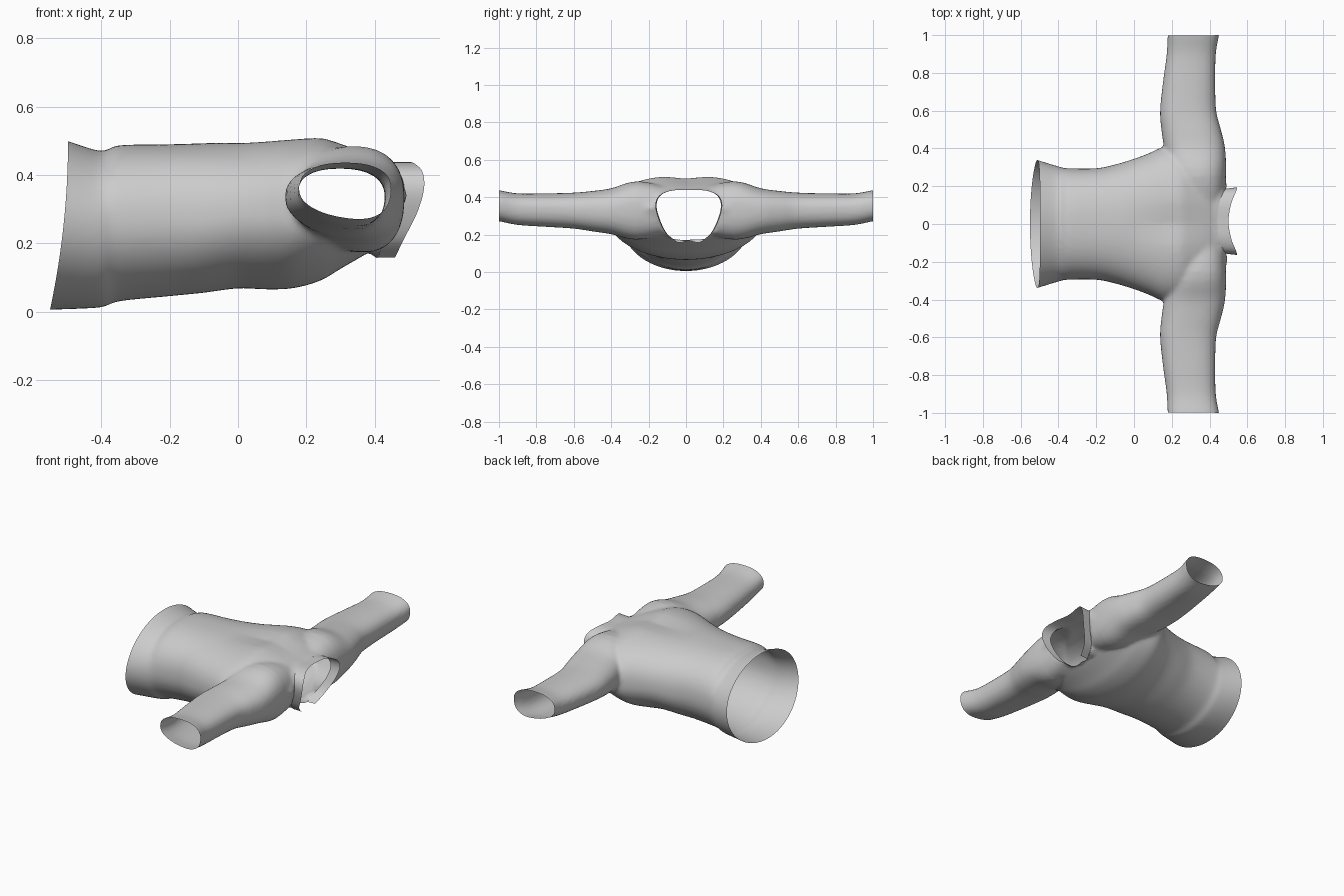
import bpy, bmesh, math
from mathutils import Vector

if "Cube" in bpy.data.objects:
    bpy.data.objects.remove(bpy.data.objects["Cube"])


def spow(v, p):
    return math.copysign(abs(v) ** p, v)


def make_object(name, bm):
    me = bpy.data.meshes.new(name)
    bmesh.ops.recalc_face_normals(bm, faces=bm.faces)
    bm.to_mesh(me)
    bm.free()
    ob = bpy.data.objects.new(name, me)
    bpy.context.collection.objects.link(ob)
    return ob


def catmull(rows, closed=False, steps=8):
    """Smoothly resample rows of numbers."""
    n, out = len(rows), []
    for i in range(n if closed else n - 1):
        if closed:
            q = [rows[(i + k) % n] for k in (-1, 0, 1, 2)]
        else:
            q = [rows[min(max(i + k, 0), n - 1)] for k in (-1, 0, 1, 2)]
        for s in range(steps):
            t = s / steps
            out.append([0.5 * (2 * b + (c - a) * t + (2 * a - 5 * b + 4 * c - d) * t * t
                               + (3 * b - a - 3 * c + d) * t ** 3) for a, b, c, d in zip(*q)])
    if not closed:
        out.append(list(rows[-1]))
    return out


def loft(name, rings):
    """Closed solid through equally sized rings."""
    bm = bmesh.new()
    vs = [[bm.verts.new(p) for p in r] for r in rings]
    n = len(vs[0])
    for a, b in zip(vs, vs[1:]):
        for i in range(n):
            bm.faces.new((a[i], a[(i + 1) % n], b[(i + 1) % n], b[i]))
    bm.faces.new(vs[0])
    bm.faces.new(vs[-1])
    return make_object(name, bm)


N = 64
ANG = [2 * math.pi * i / N for i in range(N)]

# Torso sections: x, half width, bottom z, top z, widest z, roundness of the back
torso_rows = [(-.56, .365, .0, .52, .25, 2), (-.5, .34, .005, .50, .25, 2), (-.4, .305, .012, .47, .25, 2.1),
              (-.35, .295, .03, .487, .26, 2.3), (-.2, .295, .045, .49, .27, 2.4), (-.1, .315, .055, .493, .27, 2.4),
              (0, .345, .068, .497, .28, 2.4), (.08, .375, .065, .503, .28, 2.5), (.16, .41, .068, .51, .28, 2.5),
              (.24, .41, .09, .514, .29, 2.5), (.3, .40, .125, .497, .30, 2.4), (.4, .36, .185, .457, .32, 2.3),
              (.45, .32, .235, .425, .33, 2.2), (.48, .26, .29, .39, .34, 2), (.495, .2, .32, .36, .34, 2)]
rings = []
for x, w, lo, hi, mid, n in catmull(torso_rows, steps=4):
    ring = []
    for a in ANG:
        c, s = math.cos(a), math.sin(a)
        if s > 0:
            y, z = w * spow(c, 2 / n), mid + (hi - mid) * spow(s, 2 / n)
            # shallow spine groove between the shoulder blades
            z -= .018 * math.exp(-(y / .08) ** 2) * max(0, 1 - abs(x - .2) / .25)
        else:
            y, z = w * c, mid + (mid - lo) * s
        ring.append((x, y, z))
    rings.append(ring)
shirt = loft("shirt_body", rings)

# Sleeves, one tube through both shoulders: y, x min, x max, bottom z, top z
half = [(.25, .19, .487, .175, .485), (.4, .16, .482, .205, .447), (.5, .145, .46, .22, .433),
        (.6, .138, .435, .235, .424), (.75, .153, .43, .245, .42), (.9, .173, .433, .255, .42),
        (1.0, .178, .45, .275, .437), (1.05, .178, .455, .28, .44)]
sleeve_rows = [(-r[0],) + r[1:] for r in reversed(half)] + [(0, .22, .47, .22, .44)] + half
rings = []
for y, x0, x1, lo, hi in catmull(sleeve_rows, steps=4):
    cx, hw, mid = (x0 + x1) / 2, (x1 - x0) / 2, (lo + hi) / 2 + .005
    ring = []
    for a in ANG:
        u, v = spow(math.cos(a), .85), spow(math.sin(a), .85)
        z = mid + (hi - mid if v > 0 else mid - lo) * v
        if v < 0:
            z += .02 * u * v          # underside hangs lower toward the shoulder
        ring.append((cx + hw * u, y, z))
    rings.append(ring)
sleeves = loft("sleeve_helper", rings)

# Merge torso and sleeves into one soft cloth surface
bpy.context.view_layer.objects.active = shirt
m = shirt.modifiers.new("union", 'BOOLEAN')
m.object, m.operation, m.solver = sleeves, 'UNION', 'EXACT'
bpy.ops.object.modifier_apply(modifier=m.name)
bpy.data.objects.remove(sleeves)
m = shirt.modifiers.new("remesh", 'REMESH')
m.mode, m.voxel_size = 'VOXEL', .011
bpy.ops.object.modifier_apply(modifier=m.name)

# Neckline: y offset, z, body edge x, collar edge x
CY, CZ = .015, .32
side = [(.06, .158, .41, .46), (.12, .21, .43, .485), (.158, .29, .472, .525), (.172, .36, .487, .545),
        (.15, .41, .472, .54), (.09, .435, .45, .515)]
collar_rows = side + [(0, .437, .443, .50)] + [(-r[0],) + r[1:] for r in reversed(side)]
neck = catmull(collar_rows + [(0, .168, .40, .45)], closed=True, steps=24)


def neck_at(y, z):
    """Neckline sample in the same direction from the neck centre."""
    d = Vector((y - CY, z - CZ)).normalized()
    return max(neck, key=lambda r: d.dot(Vector((r[0], r[1] - CZ)).normalized()))


bm = bmesh.new()
bm.from_mesh(shirt.data)
bmesh.ops.smooth_vert
for _ in range(3):
    bmesh.ops.smooth_vert(bm, verts=bm.verts, factor=.5, use_axis_x=True, use_axis_y=True, use_axis_z=True)

# Open the cuffs and the hem
for co, no in (((0, .995, 0), (-.01, 1, 0)), ((0, -.995, 0), (-.01, -1, 0)), ((-.498, 0, 0), (-1, 0, 0))):
    bmesh.ops.bisect_plane(bm, geom=bm.verts[:] + bm.edges[:] + bm.faces[:], plane_co=co, plane_no=no,
                           clear_outer=True)

# Open the neck and pull its rim onto the neckline
dead = []
for f in bm.faces:
    c = f.calc_center_median()
    if c.x > .395 and abs(c.y) < .25:
        r = neck_at(c.y, c.z)
        if math.hypot(c.y - CY, c.z - CZ) < math.hypot(r[0], r[1] - CZ):
            dead.append(f)
bmesh.ops.delete(bm, geom=dead, context='FACES')
rim = {v for e in bm.edges if e.is_boundary for v in e.verts if v.co.x > .35 and abs(v.co.y) < .27}
for v in rim:
    r = neck_at(v.co.y, v.co.z)
    v.co = (r[2], r[0] + CY, r[1])
near = [v for v in bm.verts if v.co.x > .36 and abs(v.co.y) < .25 and not v.is_boundary]
for _ in range(5):
    bmesh.ops.smooth_vert(bm, verts=near, factor=.5, use_axis_x=True, use_axis_y=True, use_axis_z=True)

# Hem dips lower at the belly side
for v in bm.verts:
    if v.co.x < -.4:
        v.co.x -= .055 * min(1, (-.4 - v.co.x) / .1) * max(0, 1 - v.co.z / .5) ** 2
for v in bm.verts:
    v.co.z = max(v.co.z, 0)
bmesh.ops.recalc_face_normals(bm, faces=bm.faces)
bm.to_mesh(shirt.data)
bm.free()

# Open collar band standing on the neckline
bm = bmesh.new()
prev = None
for y, z, xb, xo in catmull(collar_rows, steps=8):
    cur = [bm.verts.new((xb + (xo - xb) * t, CY + y * (1 + .04 * t), z)) for t in (0, .5, 1)]
    if prev:
        for i in range(2):
            bm.faces.new((prev[i], prev[i + 1], cur[i + 1], cur[i]))
    prev = cur
collar = make_object("collar", bm)

for ob in (shirt, collar):
    bpy.ops.object.select_all(action='DESELECT')
    ob.select_set(True)
    bpy.context.view_layer.objects.active = ob
    bpy.ops.object.shade_smooth_by_angle(angle=math.radians(50))
